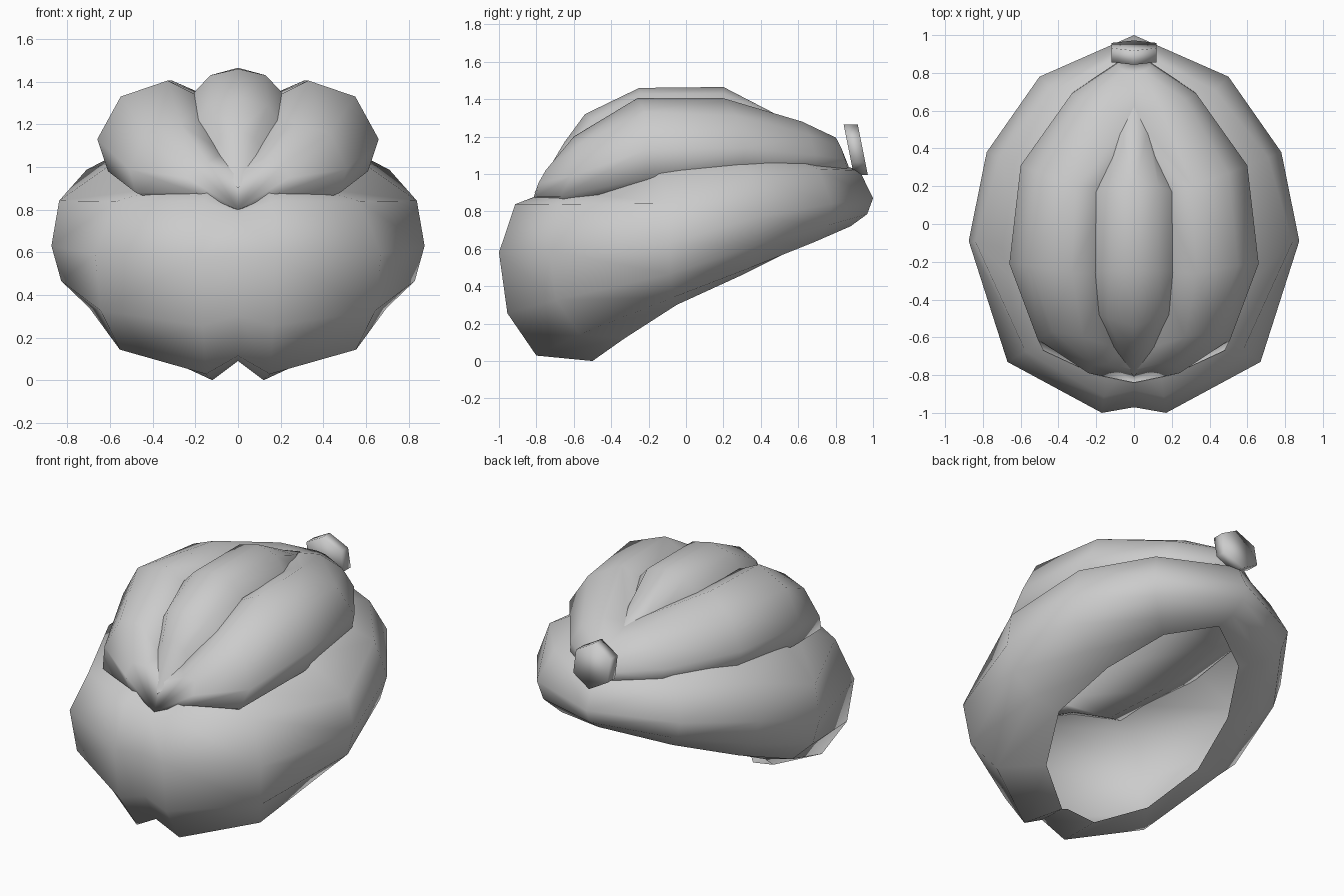
import bpy, bmesh
from math import sin, cos, pi


def loft(name, rows, closed=False, caps=False, mirror=True):
    """Skin a list of cross-sections; a one-point section makes a pointed tip."""
    bm = bmesh.new()
    vs = [[bm.verts.new(p) for p in r] for r in rows]
    for a, b in zip(vs, vs[1:]):
        n = max(len(a), len(b))
        for i in range(n if closed else n - 1):
            j = (i + 1) % n
            if len(a) == 1:
                bm.faces.new((a[0], b[i], b[j]))
            elif len(b) == 1:
                bm.faces.new((a[i], b[0], a[j]))
            else:
                bm.faces.new((a[i], b[i], b[j], a[j]))
    if caps:
        bm.faces.new(vs[0])
        bm.faces.new(vs[-1])
    bmesh.ops.recalc_face_normals(bm, faces=bm.faces)
    for f in bm.faces:
        f.smooth = True
    me = bpy.data.meshes.new(name)
    bm.to_mesh(me)
    bm.free()
    ob = bpy.data.objects.new(name, me)
    bpy.context.collection.objects.link(ob)
    if mirror:
        m = ob.modifiers.new("mirror", 'MIRROR')
        m.merge_threshold = 0.002
    return ob


# Padded brim: lip, widest point and hidden top rim, from back to front
ROUND = ((.50, .12), (.87, .50))
FLAT = ((.60, .05), (.91, .44))


def mix(a, b, across, up):
    return [a[k] + (b[k] - a[k]) * w for k, w in enumerate((across, across, up))]


def brim_section(lip, out, rim, under, shoulder=(.64, .78)):
    return [lip, mix(lip, out, *under[0]), mix(lip, out, *under[1]), out,
            mix(rim, out, shoulder[0], 1 - shoulder[1]), rim]


brim = [
    ((0, .76, .70), (0, 1, .87), (0, .80, 1.06), ROUND),
    ((.28, .60, .61), (.50, .78, .84), (.30, .58, 1.08), ROUND),
    ((.45, .30, .46), (.78, .38, .77), (.53, .28, 1.08), ROUND, (.72, .70)),
    ((.52, -.05, .30), (.875, -.09, .63), (.57, -.15, 1.03), ROUND, (.88, .53)),
    ((.38, -.33, .12), (.67, -.73, .59), (.37, -.56, .90), FLAT, (.68, .80)),
    ((.12, -.50, 0), (.17, -1, .58), (.13, -.70, .92), FLAT, (.71, .76)),
    ((0, -.60, .09), (0, -.97, .58), (0, -.72, .83), FLAT),
]
loft("brim", [brim_section(*b) for b in brim])

# Side lobes: outer edge, over the crest, middle valley, then the underside
loft("side_lobes", [
    [(0, -.84, .80)],
    [(.20, -.80, .88), (.24, -.79, .95), (.22, -.75, 1.02), (.14, -.74, 1.02), (0, -.77, .96),
     (.03, -.70, .85), (.15, -.72, .84)],
    [(.48, -.67, .88), (.51, -.61, .99), (.43, -.57, 1.16), (.27, -.60, 1.20), (.07, -.66, 1.07),
     (.08, -.58, .86), (.32, -.60, .81)],
    [(.61, -.21, .98), (.66, -.21, 1.13), (.55, -.22, 1.33), (.33, -.26, 1.405), (.14, -.26, 1.31),
     (.10, -.22, .92), (.40, -.22, .86)],
    [(.58, .31, 1.03), (.60, .31, 1.14), (.50, .27, 1.31), (.31, .20, 1.405), (.12, .20, 1.32),
     (.08, .28, .95), (.36, .29, .90)],
    [(.32, .70, 1.03), (.33, .69, 1.10), (.27, .66, 1.21), (.14, .62, 1.28), (0, .58, 1.27),
     (.04, .66, 1.0), (.20, .68, .97)],
    [(.08, .86, 1.03), (.09, .85, 1.08), (.08, .83, 1.14), (.05, .81, 1.18), (0, .80, 1.195),
     (.01, .82, 1.04), (.05, .84, 1.02)],
    [(0, .87, 1.04)],
], closed=True)

# Centre lobe: narrow ridge between the side lobes
loft("centre_lobe", [
    [(0, -.81, .90)],
    [(0, -.65, 1.17), (.08, -.65, 1.14), (.13, -.65, 1.05)],
    [(0, -.54, 1.32), (.14, -.50, 1.29), (.21, -.47, 1.18)],
    [(0, -.25, 1.46), (.13, -.25, 1.43), (.205, -.25, 1.35)],
    [(0, .20, 1.465), (.13, .20, 1.43), (.205, .17, 1.35)],
    [(0, .48, 1.32), (.07, .48, 1.31), (.10, .45, 1.25)],
    [(0, .62, 1.26)],
])


# Back tab: leaning hexagonal plate
def hexagon(y):
    pts = []
    for i in range(6):
        a = pi / 2 + i * pi / 3
        h = .135 * sin(a)
        pts.append((.12 * cos(a) / cos(pi / 6), y - .2 * h, 1.13 + h))
    return pts


loft("back_tab", [hexagon(.87), hexagon(.945)], closed=True, caps=True, mirror=False)
